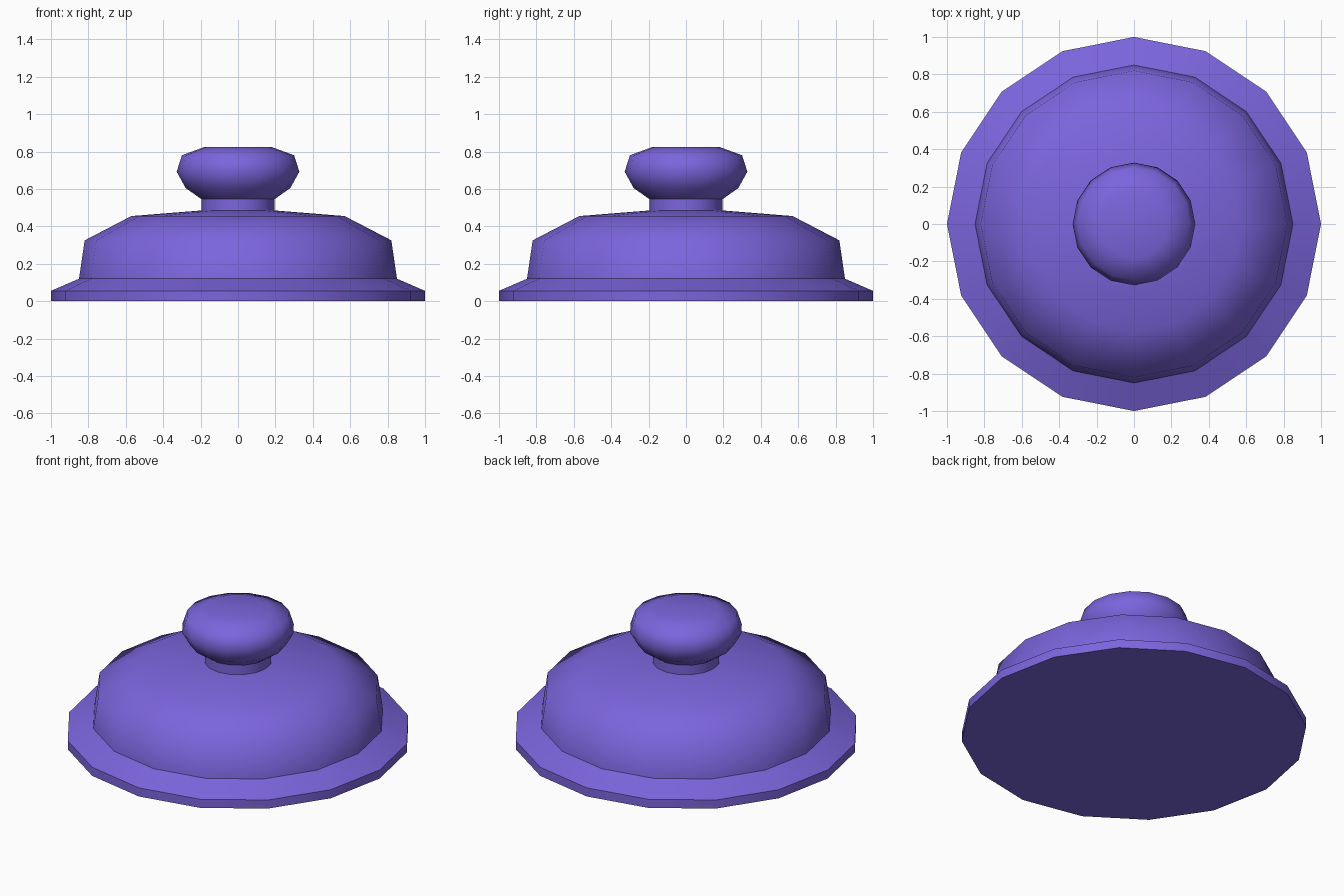
import bpy, bmesh, math

if "Cube" in bpy.data.objects:
    bpy.data.objects.remove(bpy.data.objects["Cube"])

SIDES = 16
mat = bpy.data.materials.new("purple")
mat.diffuse_color = (0.20, 0.13, 0.72, 1)
mat.use_nodes = True
mat.node_tree.nodes["Principled BSDF"].inputs["Base Color"].default_value = mat.diffuse_color


def lathe(name, profile, cap_bottom=False, cap_top=False, angle=60):
    """Revolve (radius, height) points round z, with optional flat caps."""
    bm = bmesh.new()
    rings = []
    for r, z in profile:
        rings.append([bm.verts.new((r * math.cos(math.tau * i / SIDES),
                                    r * math.sin(math.tau * i / SIDES), z))
                      for i in range(SIDES)])
    for a, b in zip(rings, rings[1:]):
        for i in range(SIDES):
            j = (i + 1) % SIDES
            bm.faces.new((a[i], a[j], b[j], b[i]))
    if cap_bottom:
        bm.faces.new(rings[0][::-1])
    if cap_top:
        bm.faces.new(rings[-1])
    me = bpy.data.meshes.new(name)
    bm.to_mesh(me)
    bm.free()
    me.materials.append(mat)
    ob = bpy.data.objects.new(name, me)
    bpy.context.collection.objects.link(ob)
    bpy.ops.object.select_all(action='DESELECT')
    ob.select_set(True)
    bpy.context.view_layer.objects.active = ob
    bpy.ops.object.shade_smooth_by_angle(angle=math.radians(angle))
    return ob


# Flat-bottomed rim with a sloping top
lathe("rim", [(1, 0), (1, 0.055), (0.85, 0.12)], cap_bottom=True, angle=30)

# Rounded dome of the lid
lathe("dome", [(0.85, 0.12), (0.82, 0.325), (0.57, 0.455), (0.195, 0.485)])

# Short neck under the handle
lathe("neck", [(0.195, 0.485), (0.195, 0.545)])

# Round knob handle
lathe("knob", [(0.195, 0.545), (0.28, 0.605), (0.328, 0.692),
               (0.30, 0.78), (0.18, 0.824)], cap_top=True)
